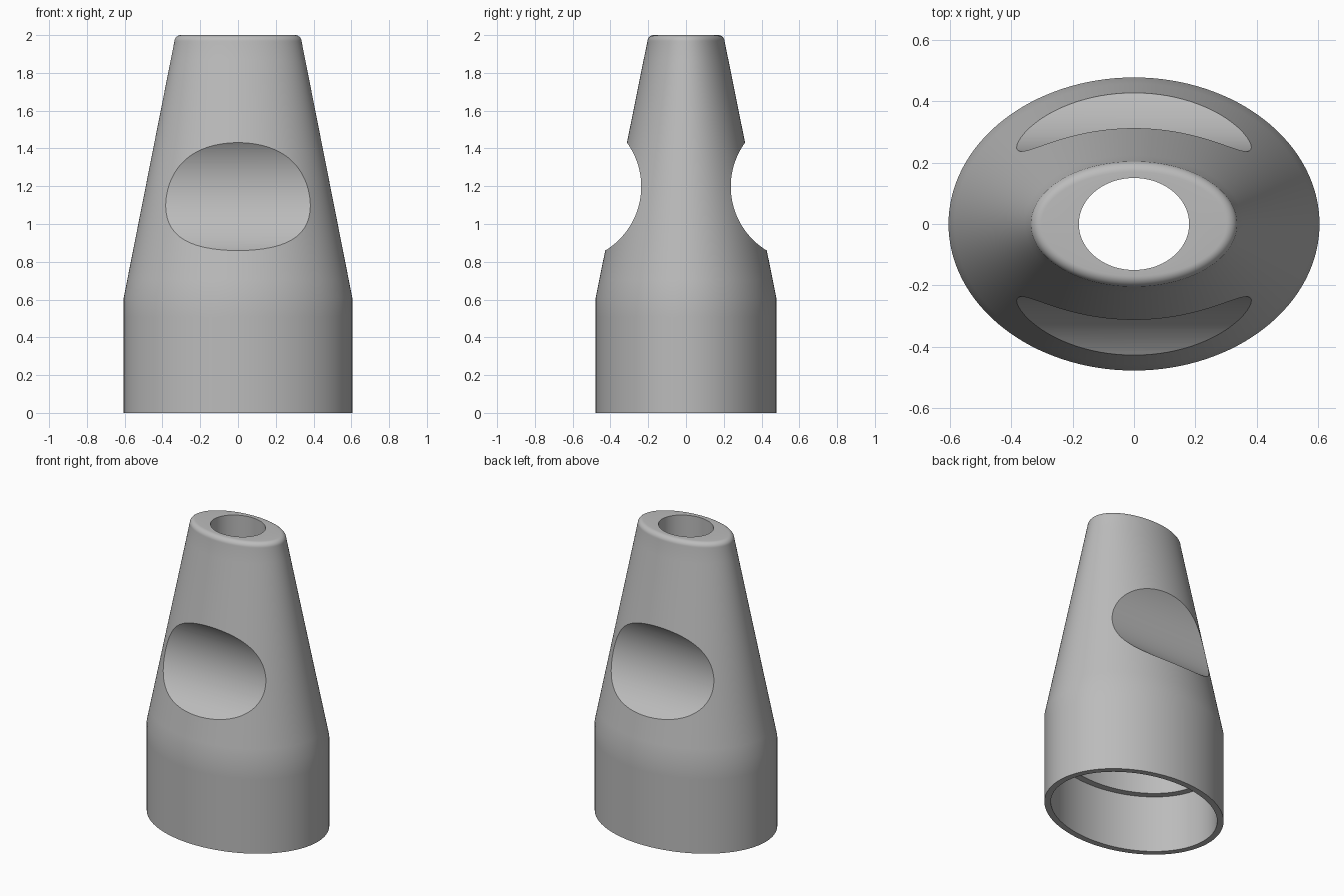
import bpy, bmesh, math

cube = bpy.data.objects.get("Cube")
if cube:
    bpy.data.objects.remove(cube)

SEGMENTS = 128
grey = bpy.data.materials.new("mid grey")
grey.use_nodes = True
grey.diffuse_color = (0.5, 0.5, 0.5, 1)
grey.node_tree.nodes["Principled BSDF"].inputs["Base Color"].default_value = (0.5, 0.5, 0.5, 1)


def lerp_rings(a, b, steps):
    """Rings (rx, ry, z) from a up to but not including b."""
    return [tuple(p + (q - p) * i / steps for p, q in zip(a, b)) for i in range(steps)]


# Outer shell: straight oval base, tapered upper part, rounded top rim
base, shoulder, neck = (0.605, 0.478, 0), (0.605, 0.478, 0.61), (0.337, 0.205, 1.965)
rings = lerp_rings(base, shoulder, 6) + lerp_rings(shoulder, neck, 14)
FILLET = 0.035
for i in range(9):
    a = math.pi / 2 * i / 8
    inset = FILLET * (1 - math.cos(a))
    rings.append((neck[0] - inset, neck[1] - inset, neck[2] + FILLET * math.sin(a)))

# Inside, from the top down: narrow bore, upper recess, ledge, socket
rings += [(0.18, 0.15, 2), (0.18, 0.15, 0.61),
          (0.52, 0.393, 0.61), (0.52, 0.393, 0.39),
          (0.565, 0.438, 0.39), (0.565, 0.438, 0)]

bm = bmesh.new()
loops = []
for rx, ry, z in rings:
    loops.append([bm.verts.new((rx * math.cos(t), ry * math.sin(t), z))
                  for t in (2 * math.pi * k / SEGMENTS for k in range(SEGMENTS))])
for lower, upper in zip(loops, loops[1:] + loops[:1]):
    for k in range(SEGMENTS):
        n = (k + 1) % SEGMENTS
        bm.faces.new((lower[k], lower[n], upper[n], upper[k]))
bmesh.ops.recalc_face_normals(bm, faces=bm.faces)
mesh = bpy.data.meshes.new("tapered_body")
bm.to_mesh(mesh)
bm.free()
mesh.materials.append(grey)
body = bpy.data.objects.new("tapered_body", mesh)
bpy.context.collection.objects.link(body)

# Round grip scoops across the front and back
for side in (-1, 1):
    bpy.ops.mesh.primitive_cylinder_add(vertices=160, radius=0.396, depth=2,
                                        location=(0, side * 0.633, 1.198),
                                        rotation=(0, math.pi / 2, 0))
    cutter = bpy.context.object
    cutter.name = "scoop_cutter"
    cutter.hide_render = True
    cutter.data.materials.append(grey)
    mod = body.modifiers.new("scoop", "BOOLEAN")
    mod.operation, mod.solver, mod.object = "DIFFERENCE", "EXACT", cutter
    bpy.context.view_layer.objects.active = body
    bpy.ops.object.modifier_apply(modifier=mod.name)
    bpy.data.objects.remove(cutter)

bpy.ops.object.select_all(action="DESELECT")
body.select_set(True)
bpy.context.view_layer.objects.active = body
bpy.ops.object.shade_smooth_by_angle(angle=math.radians(25))
